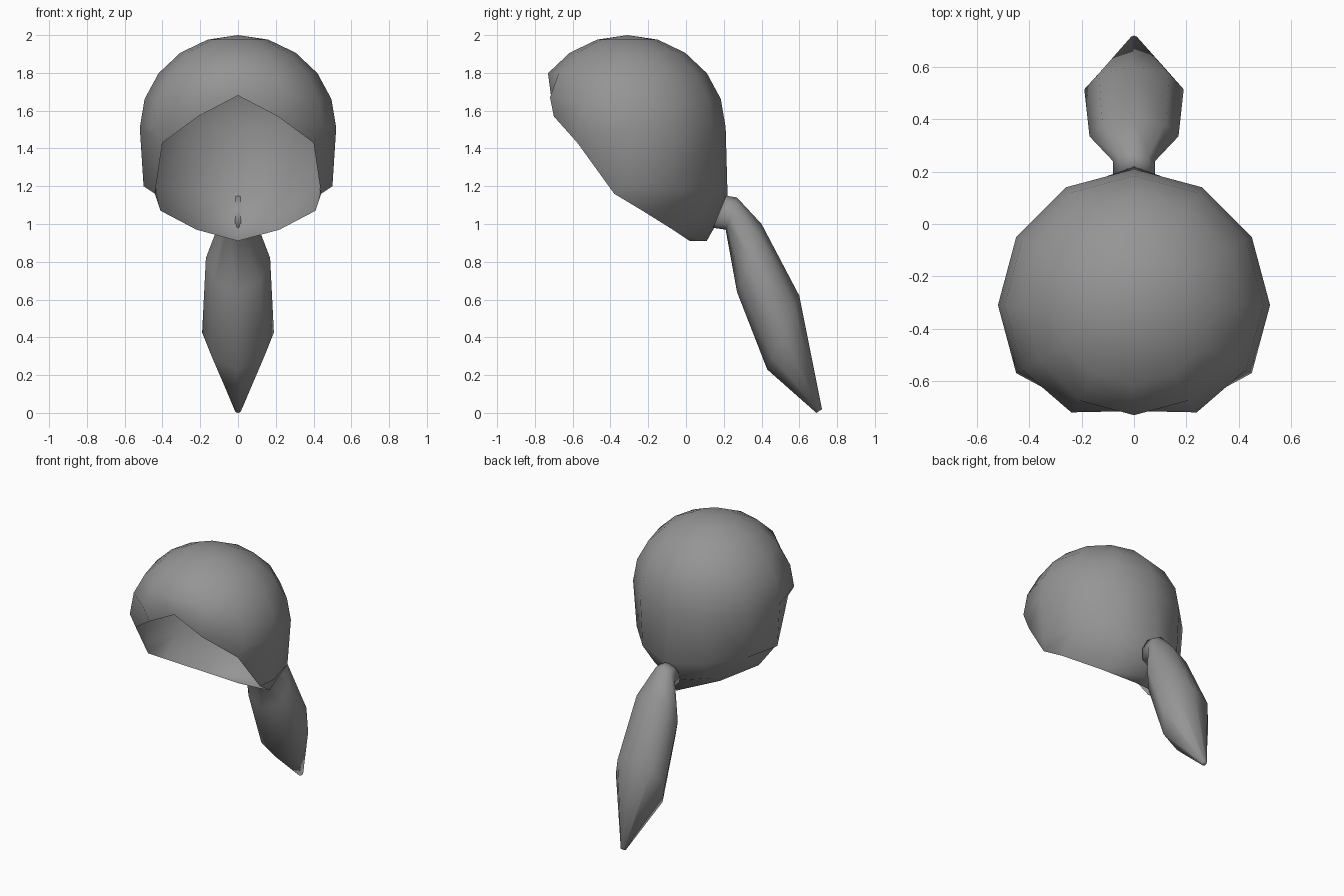
import bpy, bmesh, math
from mathutils import Vector

if "Cube" in bpy.data.objects:
    bpy.data.objects.remove(bpy.data.objects["Cube"])

grey = bpy.data.materials.new("hair_grey")
grey.diffuse_color = (0.3, 0.3, 0.3, 1)
grey.use_nodes = True
grey.node_tree.nodes["Principled BSDF"].inputs["Base Color"].default_value = grey.diffuse_color


def finish(bm, name):
    bmesh.ops.remove_doubles(bm, verts=bm.verts, dist=0.0005)
    bmesh.ops.recalc_face_normals(bm, faces=bm.faces)
    mesh = bpy.data.meshes.new(name)
    bm.to_mesh(mesh)
    bm.free()
    mesh.materials.append(grey)
    for p in mesh.polygons:
        p.use_smooth = True
    obj = bpy.data.objects.new(name, mesh)
    bpy.context.collection.objects.link(obj)
    return obj


# Hair cap: domed columns from the back (0 deg) to the brow (180 deg),
# each finished by its own points down to the rim of the face opening
R, RZ, CY, CZ, ROWS = 0.52, 0.49, -0.31, 1.51, 9
columns = [  # (number of dome rings kept, points down to the rim)
    (5, [(0, .22, 1.15), (0, .16, 1.0), (0, .11, .91), (0, .02, .91)]),
    (5, [(.25, .13, 1.17), (.21, .05, 1.03), (.22, -.07, .97)]),
    (5, [(.43, -.06, 1.19), (.41, -.23, 1.07)]),
    (5, [(.50, -.31, 1.20), (.44, -.38, 1.16)]),
    (5, [(.40, -.575, 1.43)]),
    (3, [(.24, -.72, 1.67), (.21, -.70, 1.57)]),
    (3, [(0, -.715, 1.68)]),
]


def column_points(i, side):
    keep, lower = columns[i]
    a = math.radians(30 * i)
    pts = [(0, CY, CZ + RZ)]
    for k in range(1, keep + 1):
        t = math.radians(18 * k)
        r = R * math.sin(t)
        pts.append((r * math.sin(a), CY + r * math.cos(a), CZ + RZ * math.cos(t)))
    pts += lower
    pts += [pts[-1]] * (ROWS + 1 - len(pts))
    return [Vector((side * x, y, z)) for x, y, z in pts]


bm = bmesh.new()
for side in (1, -1):
    cols = [column_points(i, side) for i in range(7)]
    for a, b in zip(cols, cols[1:]):
        for k in range(ROWS):
            quad = []
            for p in (a[k], a[k + 1], b[k + 1], b[k]):
                if all((p - q).length > 0.0005 for q in quad):
                    quad.append(p)
            if len(quad) > 2:
                bm.faces.new([bm.verts.new(p) for p in quad])
finish(bm, "hair_cap")

# Ponytail: eight-sided rings (centre y, z; up y, z; half width)
rings = [
    (.178, 1.065, .035, .085, .08),
    (.240, 1.055, .030, .085, .08),
    (.335, .820, .065, .180, .17),
    (.515, .425, .085, .195, .19),
    (.705, .010, .015, .010, .016),
]
bm = bmesh.new()
loops = []
for cy, cz, uy, uz, w in rings:
    loops.append([bm.verts.new((w * math.sin(t), cy + uy * math.cos(t), cz + uz * math.cos(t)))
                  for t in (math.pi / 4 * j for j in range(8))])
for a, b in zip(loops, loops[1:]):
    for j in range(8):
        bm.faces.new((a[j], a[j - 1], b[j - 1], b[j]))
bm.faces.new(loops[0])
bm.faces.new(loops[-1])
finish(bm, "ponytail")
